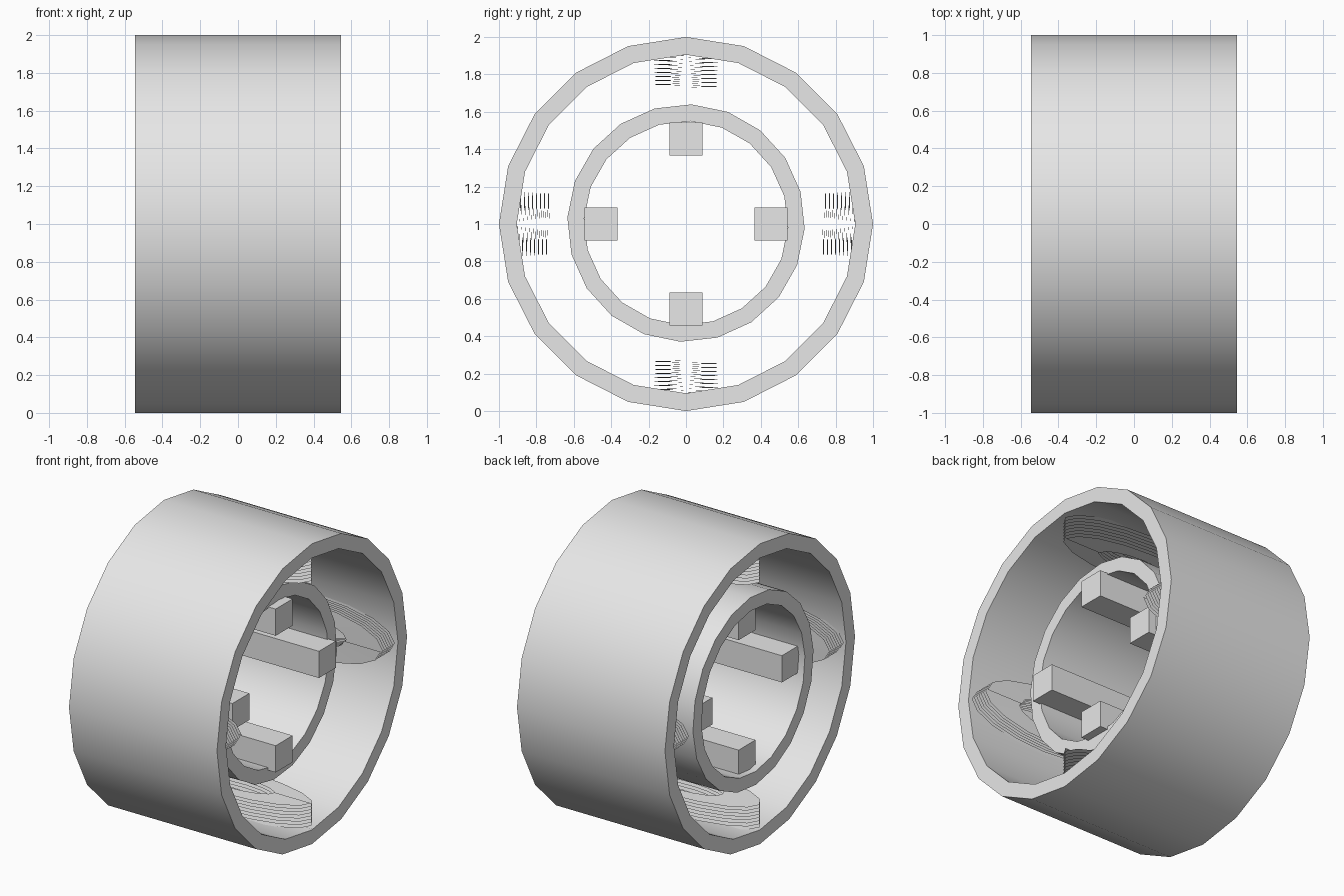
import bpy, bmesh
from math import sin, cos, pi, radians
from mathutils import Matrix

if "Cube" in bpy.data.objects:
    bpy.data.objects.remove(bpy.data.objects["Cube"], do_unlink=True)

grey = bpy.data.materials.new("light_grey")
grey.use_nodes = True
grey.diffuse_color = (0.8, 0.8, 0.8, 1)
grey.node_tree.nodes["Principled BSDF"].inputs["Base Color"].default_value = (0.8, 0.8, 0.8, 1)

AXLE = Matrix.Translation((0, 0, 1))


def finish(name, bm, smooth=False):
    mesh = bpy.data.meshes.new(name)
    bm.to_mesh(mesh)
    bm.free()
    mesh.materials.append(grey)
    obj = bpy.data.objects.new(name, mesh)
    bpy.context.collection.objects.link(obj)
    if smooth:
        bpy.ops.object.select_all(action='DESELECT')
        obj.select_set(True)
        bpy.context.view_layer.objects.active = obj
        bpy.ops.object.shade_smooth_by_angle(angle=radians(30))
    return obj


def tube(name, x0, x1, outer, inner, turn=0, lift=0, sides=20):
    """Hollow cylinder along x: a rectangular section swept round the axle."""
    bm = bmesh.new()
    section = [(x0, outer), (x1, outer), (x1, inner), (x0, inner)]
    rings = []
    for i in range(sides):
        a = 2 * pi * i / sides + turn
        rings.append([bm.verts.new((x, r * sin(a), 1 + lift + r * cos(a))) for x, r in section])
    for i in range(sides):
        p, q = rings[i], rings[(i + 1) % sides]
        for k in range(4):
            n = (k + 1) % 4
            bm.faces.new((p[k], p[n], q[n], q[k]))
    bmesh.ops.recalc_face_normals(bm, faces=bm.faces)
    return finish(name, bm, smooth=True)


def coil(name, quarter, turns=8, steps=16):
    """Flat oval ribbon wound in a tight helix, facing the axle."""
    bm = bmesh.new()
    previous = None
    for i in range(turns * steps + 1):
        a = 2 * pi * i / steps
        height = 0.73 + 0.17 * i / (turns * steps)
        pair = [bm.verts.new((0.54 * s * cos(a), 0.178 * s * sin(a), height)) for s in (0.5, 1)]
        if previous:
            bm.faces.new((previous[0], previous[1], pair[1], pair[0]))
        previous = pair
    bm.transform(AXLE @ Matrix.Rotation(quarter * pi / 2, 4, 'X'))
    return finish(name, bm)


def bar(name, quarter):
    """Square bar lying along the inside of the inner ring."""
    bm = bmesh.new()
    place = Matrix.Translation((-0.055, 0, 0.455)) @ Matrix.Diagonal((0.79, 0.178, 0.178, 1))
    bmesh.ops.create_cube(bm, size=1, matrix=place)
    bm.transform(AXLE @ Matrix.Rotation(quarter * pi / 2, 4, 'X'))
    return finish(name, bm)


# Outer housing and inner ring
tube("outer_housing", -0.545, 0.545, 1.0, 0.905)
tube("inner_ring", -0.495, 0.285, 0.635, 0.545, turn=radians(2.7), lift=0.005)

# Four windings and four bars round the axle
for q, side in enumerate(("top", "front", "bottom", "back")):
    coil(side + "_coil", q)
    bar(side + "_bar", q)
